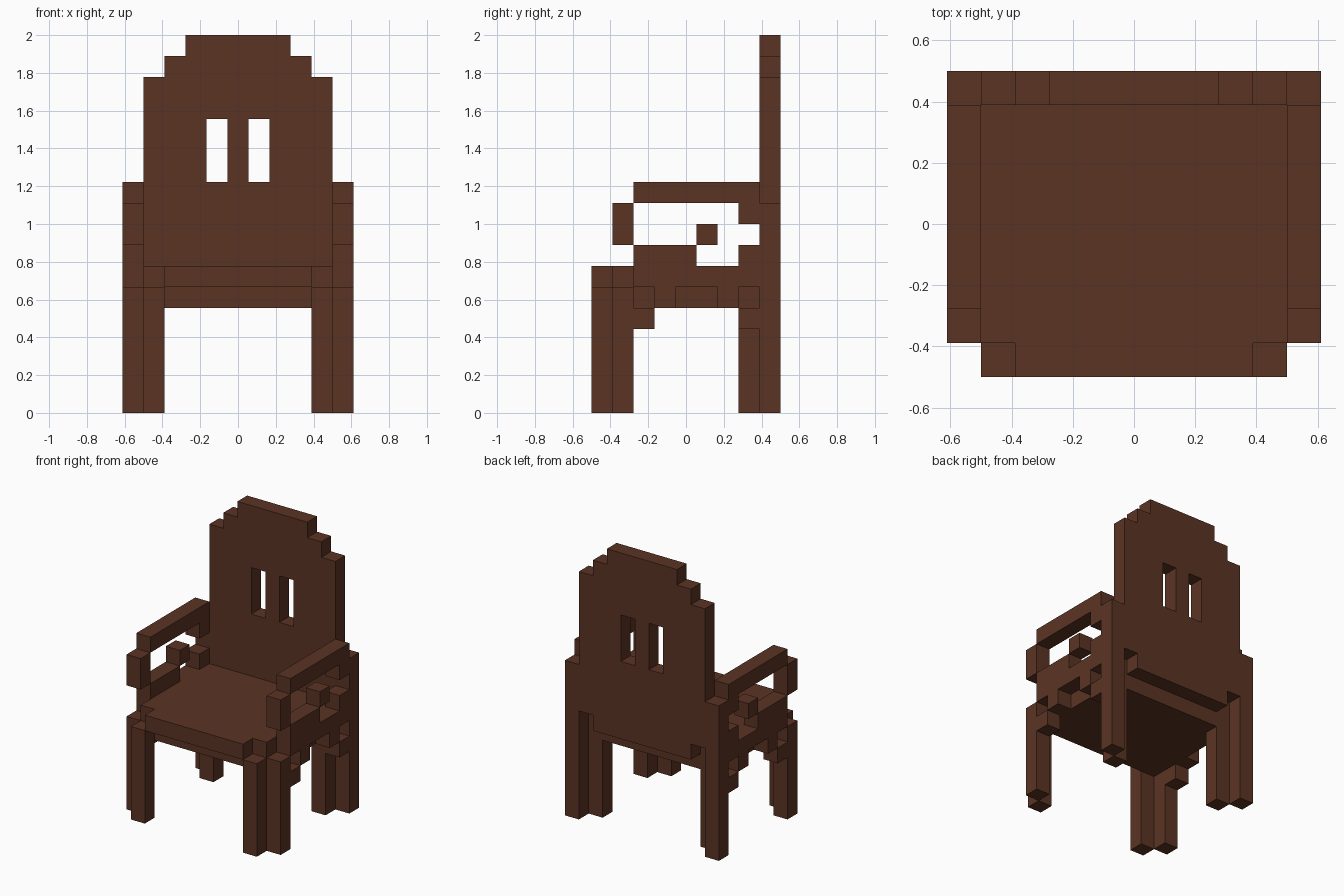
import bpy
import bmesh
from mathutils import Vector

default = bpy.data.objects.get("Cube")
if default:
    bpy.data.objects.remove(default, do_unlink=True)

UNIT = 2 / 18                      # size of one block
WIDTH, DEPTH = 11, 9               # footprint in blocks
DIRECTIONS = [Vector(d) for d in
              ((1, 0, 0), (-1, 0, 0), (0, 1, 0), (0, -1, 0), (0, 0, 1), (0, 0, -1))]

wood = bpy.data.materials.new("dark_brown_wood")
wood.use_nodes = True
brown = (0.102, 0.034, 0.017, 1)
wood.diffuse_color = brown
wood.node_tree.nodes["Principled BSDF"].inputs["Base Color"].default_value = brown


def cells(x, y, z):
    """Blocks inside the given x, y and z ranges."""
    return {(i, j, k) for i in range(*x) for j in range(*y) for k in range(*z)}


def mirrored(blocks):
    return {(WIDTH - 1 - i, j, k) for i, j, k in blocks}


def build(name, blocks):
    """Make one object from blocks, keeping only their exposed faces."""
    bm = bmesh.new()
    corners = {}

    def corner(p):
        key = tuple(round(c) for c in p)
        if key not in corners:
            corners[key] = bm.verts.new(((key[0] - WIDTH / 2) * UNIT,
                                         (key[1] - DEPTH / 2) * UNIT,
                                         key[2] * UNIT))
        return corners[key]

    for block in sorted(blocks):
        centre = Vector(block) + Vector((0.5, 0.5, 0.5))
        for d in DIRECTIONS:
            if tuple(int(a + b) for a, b in zip(block, d)) in blocks:
                continue
            u = Vector((d.y, d.z, d.x))
            v = d.cross(u)
            bm.faces.new([corner(centre + (d + a * u + b * v) / 2)
                          for a, b in ((-1, -1), (1, -1), (1, 1), (-1, 1))])
    mesh = bpy.data.meshes.new(name)
    bm.to_mesh(mesh)
    bm.free()
    mesh.materials.append(wood)
    bpy.context.collection.objects.link(bpy.data.objects.new(name, mesh))


# Seat with notched corners, and the slab beneath it
build("seat", cells((1, 10), (1, 8), (5, 7)) | cells((2, 9), (0, 9), (6, 7)))

# Backrest with a stepped crown and two slots
back = (cells((1, 10), (8, 9), (7, 16)) | cells((2, 9), (8, 9), (16, 17))
        | cells((3, 8), (8, 9), (17, 18)))
for slot in (4, 6):
    back -= cells((slot, slot + 1), (8, 9), (11, 14))
build("backrest", back)

# Parts of the right side, mirrored to the left
side_parts = {
    "front_leg": cells((1, 2), (0, 1), (0, 6)) | cells((0, 1), (1, 2), (0, 6)),
    "back_inner_leg": cells((1, 2), (7, 8), (0, 5)),
    "back_post": cells((0, 1), (8, 9), (0, 10)),
    "side_rail": cells((0, 1), (2, 8), (6, 7)) | cells((0, 1), (2, 5), (7, 8))
    | cells((0, 1), (7, 8), (7, 8)),
    "side_ornament": cells((0, 1), (5, 6), (8, 9)),
    "armrest": cells((0, 1), (2, 8), (10, 11)) | cells((0, 1), (7, 8), (9, 10)),
    "armrest_front": cells((0, 1), (1, 2), (8, 10)),
    "lower_brackets": {(0, 2, 4), (0, 3, 5), (0, 6, 5), (0, 7, 4)},
}
for part, blocks in side_parts.items():
    build("right_" + part, blocks)
    build("left_" + part, mirrored(blocks))
